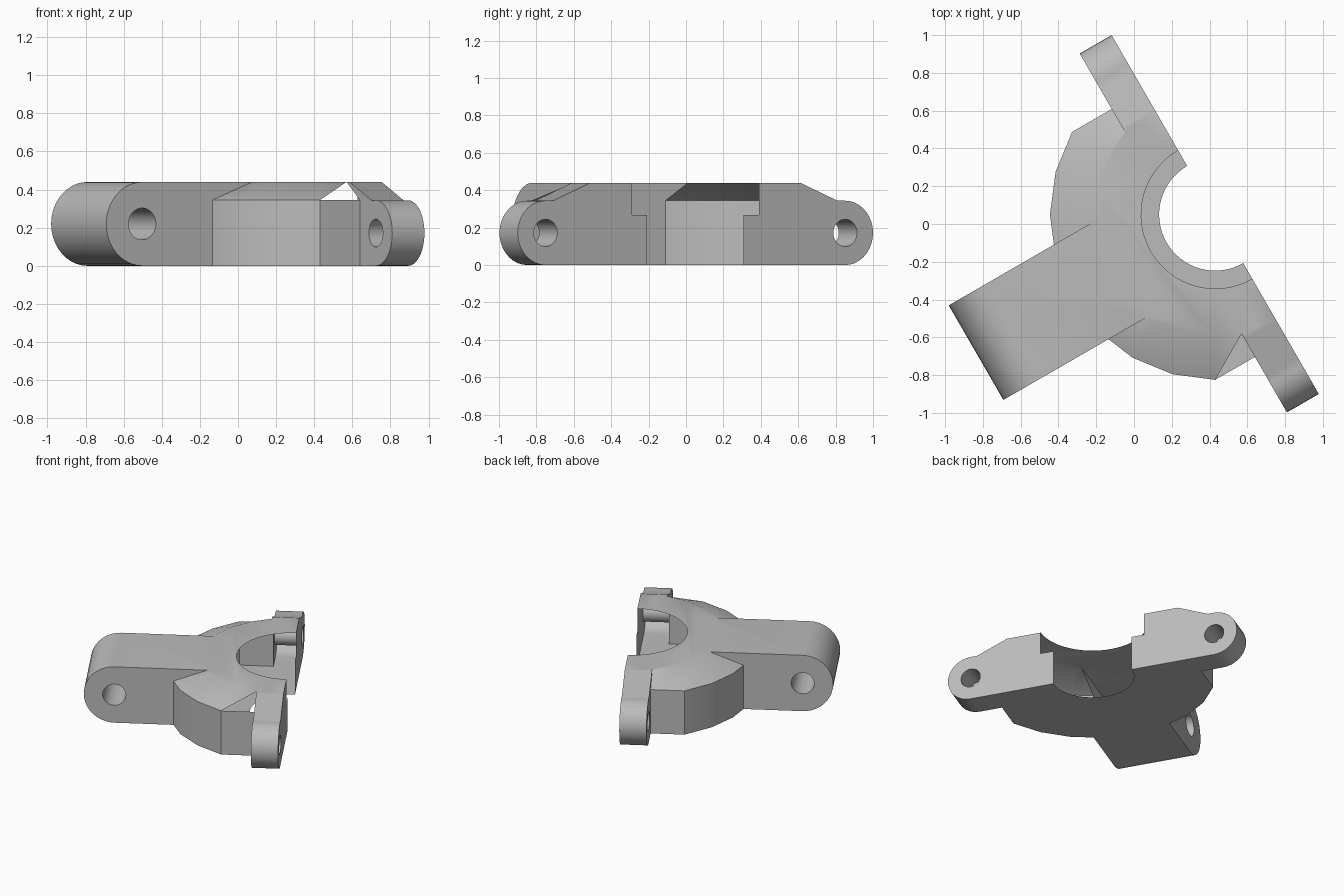
import bpy, bmesh, math
from mathutils import Matrix, Vector

if "Cube" in bpy.data.objects:
    bpy.data.objects.remove(bpy.data.objects["Cube"], do_unlink=True)

steel = bpy.data.materials.new("plain grey")
steel.use_nodes = True
GREY = (0.5, 0.5, 0.5, 1)
steel.diffuse_color = GREY
steel.node_tree.nodes["Principled BSDF"].inputs["Base Color"].default_value = GREY

# Local frame: origin at the bore axis, +x out of the flat mating face
PLACE = Matrix.Translation((0.43, 0.05, 0)) @ Matrix.Rotation(math.radians(30), 4, "Z")
TOP, EAR_R, ARM_R = 0.44, 0.172, 0.22


def polar(r, deg):
    a = math.radians(deg)
    return r * math.cos(a), r * math.sin(a)


def loft(name, loops):
    """Solid through equally long loops of points, capped at both ends."""
    bm = bmesh.new()
    rings = [[bm.verts.new(p) for p in loop] for loop in loops]
    for a, b in zip(rings, rings[1:]):
        for i in range(len(a)):
            j = (i + 1) % len(a)
            bm.faces.new((a[i], a[j], b[j], b[i]))
    bm.faces.new(rings[0])
    bm.faces.new(rings[-1])
    bmesh.ops.recalc_face_normals(bm, faces=bm.faces)
    mesh = bpy.data.meshes.new(name)
    bm.to_mesh(mesh)
    bm.free()
    mesh.materials.append(steel)
    obj = bpy.data.objects.new(name, mesh)
    obj.matrix_world = PLACE
    bpy.context.collection.objects.link(obj)
    return obj


def cylinder(name, r, start, end, sides=48):
    start, end = Vector(start), Vector(end)
    turn = (end - start).to_track_quat("Z", "Y")
    ring = [turn @ Vector((*polar(r, 360 * i / sides), 0)) for i in range(sides)]
    return loft(name, [[p + start for p in ring], [p + end for p in ring]])


# Flange plate with a rounded ear at each end
ear_y = 1.097 - EAR_R
half = [(ear_y + x, EAR_R + z) for x, z in (polar(EAR_R, a) for a in range(-90, 91, 10))]
half += [(0.877, 2 * EAR_R), (0.648, TOP)]
outline = half + [(-y, z) for y, z in reversed(half)]
flange = loft("bearing_bracket", [[(x, y, z) for y, z in outline] for x in (-0.195, 0)])

# Faceted half-round body with a sloping shoulder
rim = [polar(0.875, a) for a in range(120, 241, 15)]
side = rim[0][1]
rim = [(-0.1, side), (-0.195, side)] + rim + [(-0.195, -side), (-0.1, -side)]
crown = [polar(0.65, a) for a in range(105, 256, 15)]
crown = [(-0.1, crown[0][1])] + crown + [(-0.1, crown[-1][1])]
body = loft("body", [[(x, y, 0) for x, y in rim],
                     [(x, y, 0.345) for x, y in rim],
                     [(x, y, TOP) for x, y in crown]])

# Lever arm with a rounded end
tip = [(-1.242 + x, ARM_R + z) for x, z in (polar(ARM_R, a) for a in range(90, 271, 9))]
arm_outline = [(-0.45, TOP)] + tip + [(-0.45, 0)]
arm = loft("arm", [[(x, y, z) for x, z in arm_outline] for y in (-0.289, 0.289)])

# Bore, counterbore, pin hole and the two bolt holes
cutters = [cylinder("bore", 0.297, (0, 0, -0.1), (0, 0, 0.6), 64),
           cylinder("counterbore", 0.392, (0, 0, 0.268), (0, 0, 0.6), 64),
           cylinder("pin_hole", 0.083, (-1.244, -0.5, ARM_R), (-1.244, 0.5, ARM_R))]
for s in (-1, 1):
    cutters.append(cylinder("bolt_hole", 0.073, (-0.4, s * ear_y, EAR_R), (0.2, s * ear_y, EAR_R)))

bpy.context.view_layer.objects.active = flange
for mode, parts in (("UNION", [body, arm]), ("DIFFERENCE", cutters)):
    for part in parts:
        mod = flange.modifiers.new(part.name, "BOOLEAN")
        mod.operation, mod.solver, mod.object = mode, "EXACT", part
        bpy.ops.object.modifier_apply(modifier=mod.name)
        bpy.data.objects.remove(part, do_unlink=True)

for obj in bpy.context.selected_objects:
    obj.select_set(False)
flange.select_set(True)
bpy.ops.object.shade_smooth_by_angle(angle=math.radians(25))
